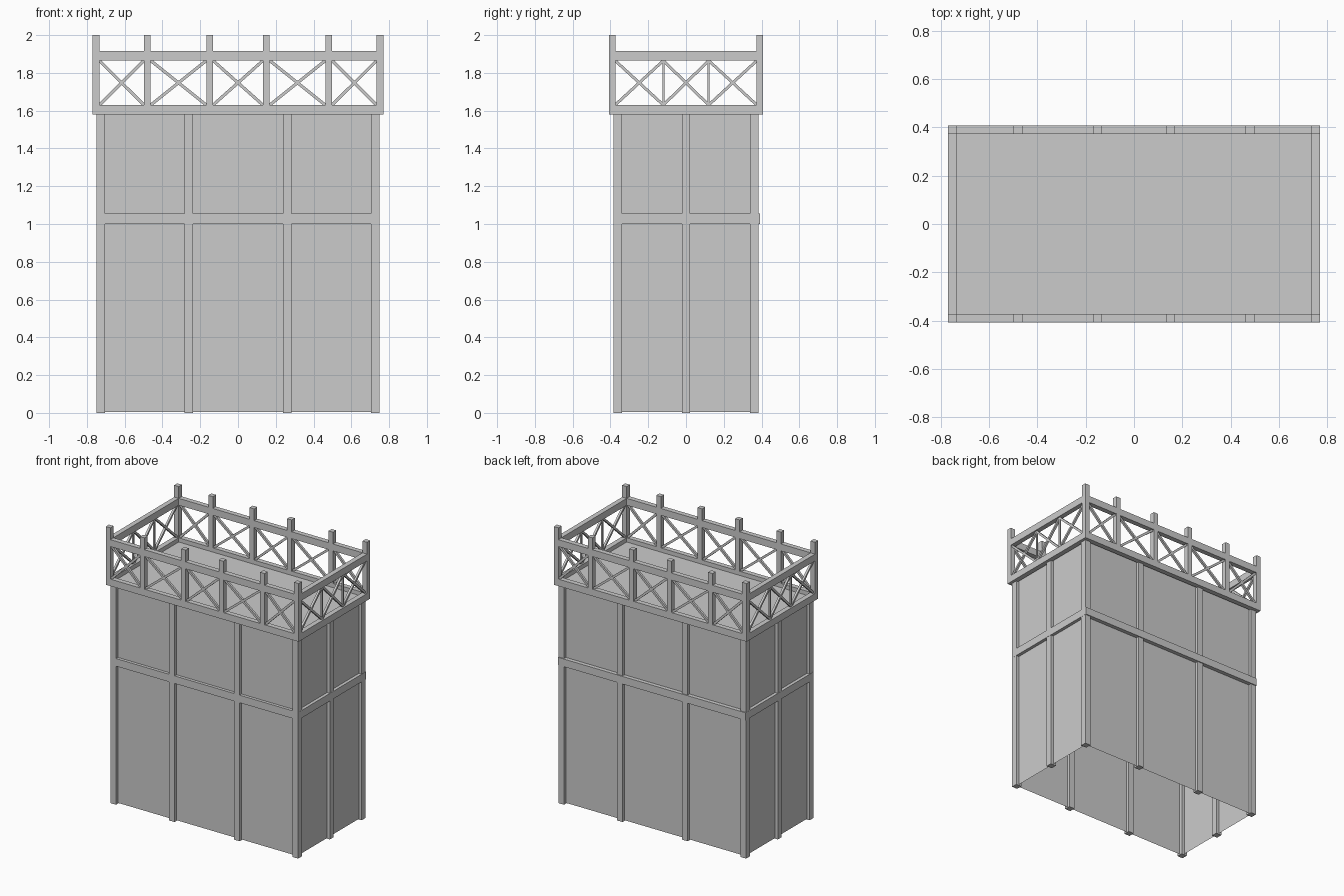
import bpy, bmesh
from mathutils import Vector, Matrix

if "Cube" in bpy.data.objects:
    bpy.data.objects.remove(bpy.data.objects["Cube"])


def make(name, bm):
    me = bpy.data.meshes.new(name)
    bm.to_mesh(me)
    bm.free()
    ob = bpy.data.objects.new(name, me)
    bpy.context.collection.objects.link(ob)
    return ob


def box(name, x0, x1, y0, y1, z0, z1):
    bm = bmesh.new()
    c = Vector((x0 + x1, y0 + y1, z0 + z1)) / 2
    bmesh.ops.create_cube(bm, size=1, matrix=Matrix.Translation(c) @
                          Matrix.Diagonal((x1 - x0, y1 - y0, z1 - z0, 1)))
    return make(name, bm)


def post(name, x, y, w, z0, z1):
    return box(name, x - w / 2, x + w / 2, y - w / 2, y + w / 2, z0, z1)


def bar(name, a, b, t):
    # square bar between two points
    a, b = Vector(a), Vector(b)
    d = b - a
    bm = bmesh.new()
    bmesh.ops.create_cube(bm, size=1, matrix=Matrix.Translation((a + b) / 2) @
                          d.to_track_quat('Z', 'Y').to_matrix().to_4x4() @
                          Matrix.Diagonal((t, t, d.length, 1)))
    return make(name, bm)


def ring(name, x, y0, y1, t, z0, z1):
    # four rails around a rectangle, outer size given
    box(name + "_front", -x, x, y0, y0 + t, z0, z1)
    box(name + "_back", -x, x, y1 - t, y1, z0, z1)
    for s, e in (("left", -x), ("right", x - t)):
        box(name + "_" + s, e, e + t, y0 + t, y1 - t, z0, z1)


# thin wall sheets, open at the bottom, closed above by the deck
WX, WY = 0.727, 0.362
bm = bmesh.new()
base = [bm.verts.new((x, y, 0.005)) for x, y in
        ((-WX, -WY), (WX, -WY), (WX, WY), (-WX, WY))]
top = [bm.verts.new((v.co.x, v.co.y, 1.6)) for v in base]
for i in range(4):
    j = (i + 1) % 4
    bm.faces.new((base[i], base[j], top[j], top[i]))
make("walls", bm)
box("deck", -0.75, 0.75, -0.385, 0.385, 1.59, 1.6)

# tower timber posts
for y in (-WY, WY):
    for x in (-WX, -0.26, 0.26, WX):
        post("wall_post", x, y, 0.044, 0, 1.59)
for x in (-WX, WX):
    post("side_wall_post", x, 0, 0.044, 0, 1.59)

# belt beam at mid height
ring("belt_beam", 0.75, -0.384, 0.391, 0.044, 1.0, 1.055)

# parapet rails
PX, PY, T = 0.77, 0.408, 0.036
ring("lower_rail", PX, -PY, PY, T, 1.58, 1.63)
ring("upper_rail", PX, -PY, PY, T, 1.865, 1.915)

# parapet posts and cross braces, long sides
cx, cy = PX - T / 2, PY - T / 2
px = [-cx, -0.48, -0.15, 0.15, 0.48, cx]
Z0, Z1 = 1.63, 1.865
for y in (-cy, cy):
    for x in px:
        post("parapet_post", x, y, T, 1.58, 2.0)
    for a, b in zip(px, px[1:]):
        a, b = a + T / 2, b - T / 2
        bar("long_brace", (a, y, Z0), (b, y, Z1), 0.016)
        bar("long_brace", (a, y, Z1), (b, y, Z0), 0.016)

# thin uprights and cross braces, short sides
py = [-0.375, -0.12, 0.12, 0.375]
for x in (-cx, cx):
    for y in py[1:3]:
        post("side_upright", x, y, 0.011, Z0, Z1)
    for a, b in zip(py, py[1:]):
        bar("side_brace", (x, a, Z0), (x, b, Z1), 0.015)
        bar("side_brace", (x, a, Z1), (x, b, Z0), 0.015)
